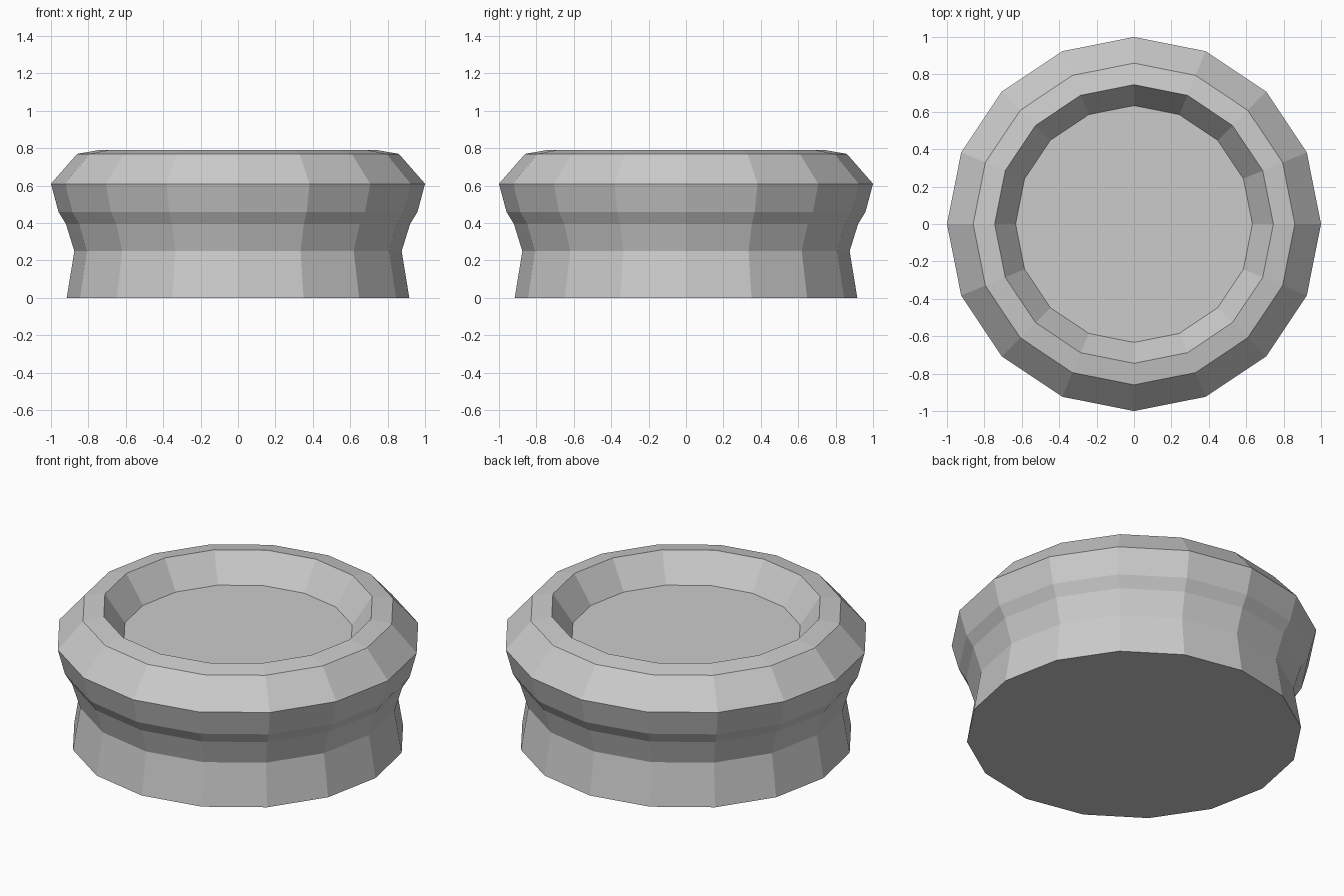
import bpy, bmesh
from math import cos, sin, tau

if "Cube" in bpy.data.objects:
    bpy.data.objects.remove(bpy.data.objects["Cube"])

SIDES = 16

# Profile from base edge, up the waisted side, over the rim, into the recess (radius, z)
PROFILE = [
    (0.916, 0.0), (0.875, 0.25), (0.92, 0.395), (0.96, 0.46),
    (1.0, 0.61), (0.86, 0.77), (0.745, 0.79), (0.633, 0.628),
]


def lathe(name, profile, sides):
    bm = bmesh.new()
    rings = [[bm.verts.new((r * cos(tau * i / sides), r * sin(tau * i / sides), z))
              for i in range(sides)] for r, z in profile]
    for low, high in zip(rings, rings[1:]):
        for i in range(sides):
            j = (i + 1) % sides
            bm.faces.new((low[i], low[j], high[j], high[i]))
    # Flat underside and recessed floor
    bm.faces.new(rings[0][::-1])
    bm.faces.new(rings[-1])
    mesh = bpy.data.meshes.new(name)
    bm.to_mesh(mesh)
    bm.free()
    obj = bpy.data.objects.new(name, mesh)
    bpy.context.collection.objects.link(obj)
    return obj


# Round dish with a flared rim
lathe("round_dish", PROFILE, SIDES)
